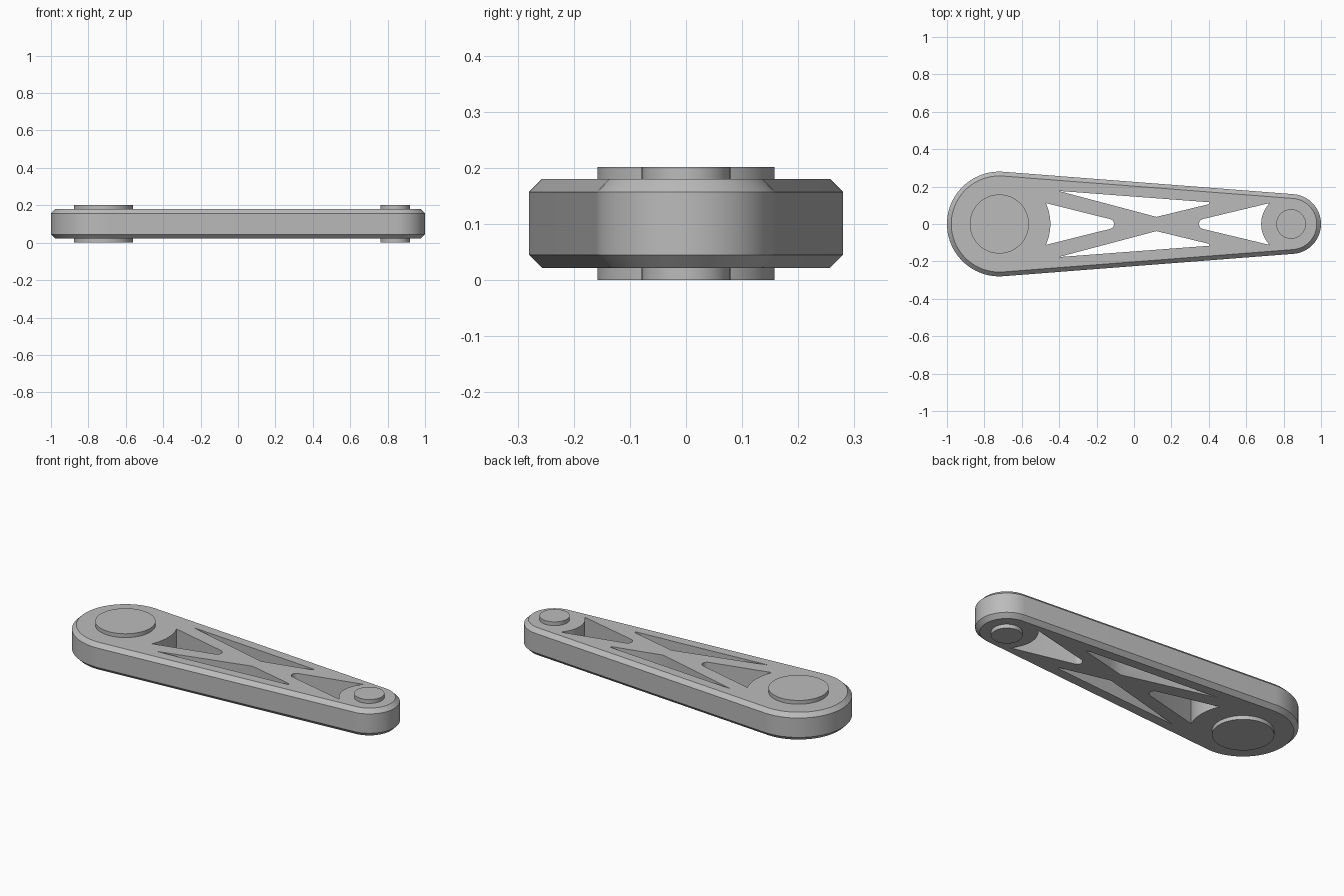
import bpy, bmesh
from math import sin, cos, asin, acos, pi, tau

old = bpy.data.objects.get("Cube")
if old:
    bpy.data.objects.remove(old, do_unlink=True)

grey = bpy.data.materials.new("metal grey")
grey.use_nodes = True
grey.diffuse_color = (0.5, 0.5, 0.5, 1)
grey.node_tree.nodes["Principled BSDF"].inputs["Base Color"].default_value = grey.diffuse_color

BIG_X, BIG_R = -0.72, 0.28
SMALL_X, SMALL_R = 0.84, 0.16
BOTTOM, TOP, BEVEL = 0.022, 0.18, 0.023


def arc(cx, r, start, end, steps):
    return [(cx + r * cos(start + (end - start) * i / steps),
             r * sin(start + (end - start) * i / steps)) for i in range(steps + 1)]


def loft(name, rings):
    """Stack outlines given as (points, z) into a closed solid."""
    bm = bmesh.new()
    loops = [[bm.verts.new((x, y, z)) for x, y in pts] for pts, z in rings]
    n = len(loops[0])
    for low, high in zip(loops, loops[1:]):
        for i in range(n):
            j = (i + 1) % n
            bm.faces.new((low[i], low[j], high[j], high[i]))
    bm.faces.new(loops[0][::-1])
    bm.faces.new(loops[-1])
    bmesh.ops.recalc_face_normals(bm, faces=bm.faces)
    mesh = bpy.data.meshes.new(name)
    bm.to_mesh(mesh)
    bm.free()
    mesh.materials.append(grey)
    obj = bpy.data.objects.new(name, mesh)
    bpy.context.collection.objects.link(obj)
    return obj


def select_only(obj):
    bpy.ops.object.select_all(action='DESELECT')
    obj.select_set(True)
    bpy.context.view_layer.objects.active = obj


# Arm outline: two end circles joined by their common tangents
tangent = acos((BIG_R - SMALL_R) / (SMALL_X - BIG_X))


def outline(inset):
    return (arc(SMALL_X, SMALL_R - inset, -tangent, tangent, 32)
            + arc(BIG_X, BIG_R - inset, tangent, tau - tangent, 48))


arm = loft("arm_body", [(outline(BEVEL), BOTTOM), (outline(0), BOTTOM + BEVEL),
                        (outline(0), TOP - BEVEL), (outline(BEVEL), TOP)])

# Truss windows: one at each end, rounded at the tip, and a mirrored side pair
big_r, small_r, half = 0.273, 0.16, 0.112
a, b = asin(half / big_r), asin(half / small_r)
tip = 1.31
big_window = arc(BIG_X, big_r, -a, a, 16) + arc(-0.134, 0.027, tip, -tip, 10)
small_window = (arc(SMALL_X, small_r, pi - b, pi + b, 16)
                + arc(0.374, 0.027, pi + tip, pi - tip, 10))
side_window = [(-0.405, 0.177), (0.12, 0.038), (0.40, 0.106), (0.405, 0.116)]
mirrored = [(x, -y) for x, y in side_window]

for i, window in enumerate([big_window, small_window, side_window, mirrored]):
    cutter = loft(f"window_cutter_{i}", [(window, -0.1), (window, 0.3)])
    cutter.hide_render = True
    cut = arm.modifiers.new("window", 'BOOLEAN')
    cut.operation, cut.solver, cut.object = 'DIFFERENCE', 'EXACT', cutter
    select_only(arm)
    bpy.ops.object.modifier_apply(modifier=cut.name)
    bpy.data.objects.remove(cutter, do_unlink=True)

# Pivot pins standing slightly proud of both faces
parts = [arm]
for name, x, r in (("large_pin", BIG_X, 0.158), ("small_pin", SMALL_X, 0.079)):
    ring = arc(x, r, 0, tau, 64)[:-1]
    parts.append(loft(name, [(ring, 0), (ring, 0.202)]))

for part in parts:
    select_only(part)
    bpy.ops.object.shade_smooth_by_angle(angle=pi / 6)
